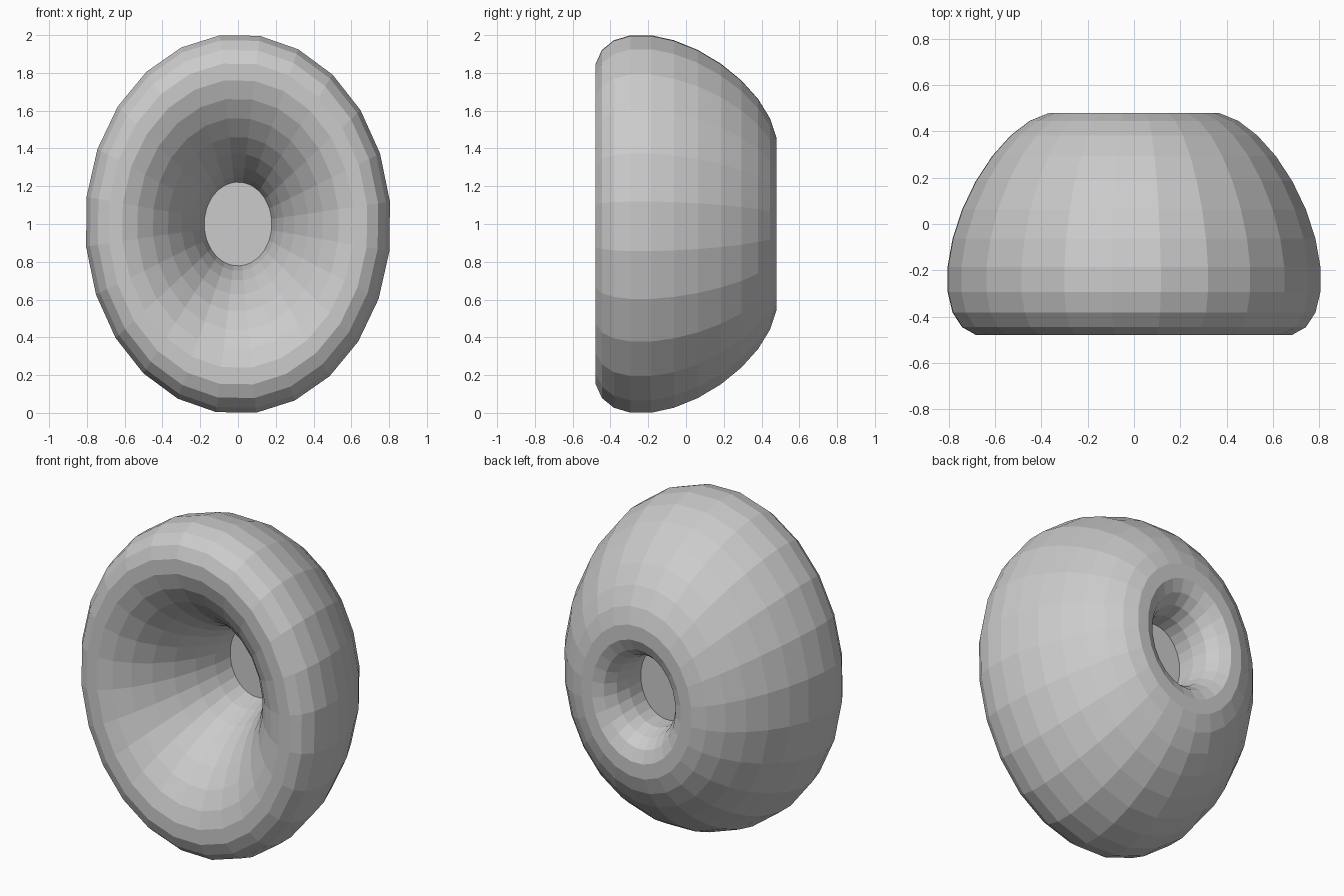
import bpy, bmesh
from math import sin, cos, radians, tau

if "Cube" in bpy.data.objects:
    bpy.data.objects.remove(bpy.data.objects["Cube"])

SIDES, RING = 24, 24
X_SCALE, Z_MID = 0.805, 1.0


def around(radius, y, angle):
    return (X_SCALE * radius * sin(angle), y, Z_MID + radius * cos(angle))


def finish(name, bm):
    bmesh.ops.recalc_face_normals(bm, faces=bm.faces)
    mesh = bpy.data.meshes.new(name)
    bm.to_mesh(mesh)
    bm.free()
    obj = bpy.data.objects.new(name, mesh)
    bpy.context.collection.objects.link(obj)
    return obj


# Ring body: slanted elliptical section swept around the y axis
bm = bmesh.new()
rings = []
for i in range(SIDES):
    angle = radians(7.5 + 0.7) + tau * i / SIDES
    row = []
    for j in range(RING):
        t = radians(7.5) + tau * j / RING
        radius = 0.614 + 0.3955 * cos(t - radians(120))
        row.append(bm.verts.new(around(radius, 0.482 * cos(t), angle)))
    rings.append(row)
for i in range(SIDES):
    a, b = rings[i], rings[(i + 1) % SIDES]
    for j in range(RING):
        k = (j + 1) % RING
        bm.faces.new((a[j], a[k], b[k], b[j]))
finish("ring_body", bm)

# Thin disc closing the narrow waist of the hole
bm = bmesh.new()
bm.faces.new([bm.verts.new(around(0.222, 0.18, tau * i / 48)) for i in range(48)])
finish("centre_disc", bm)
